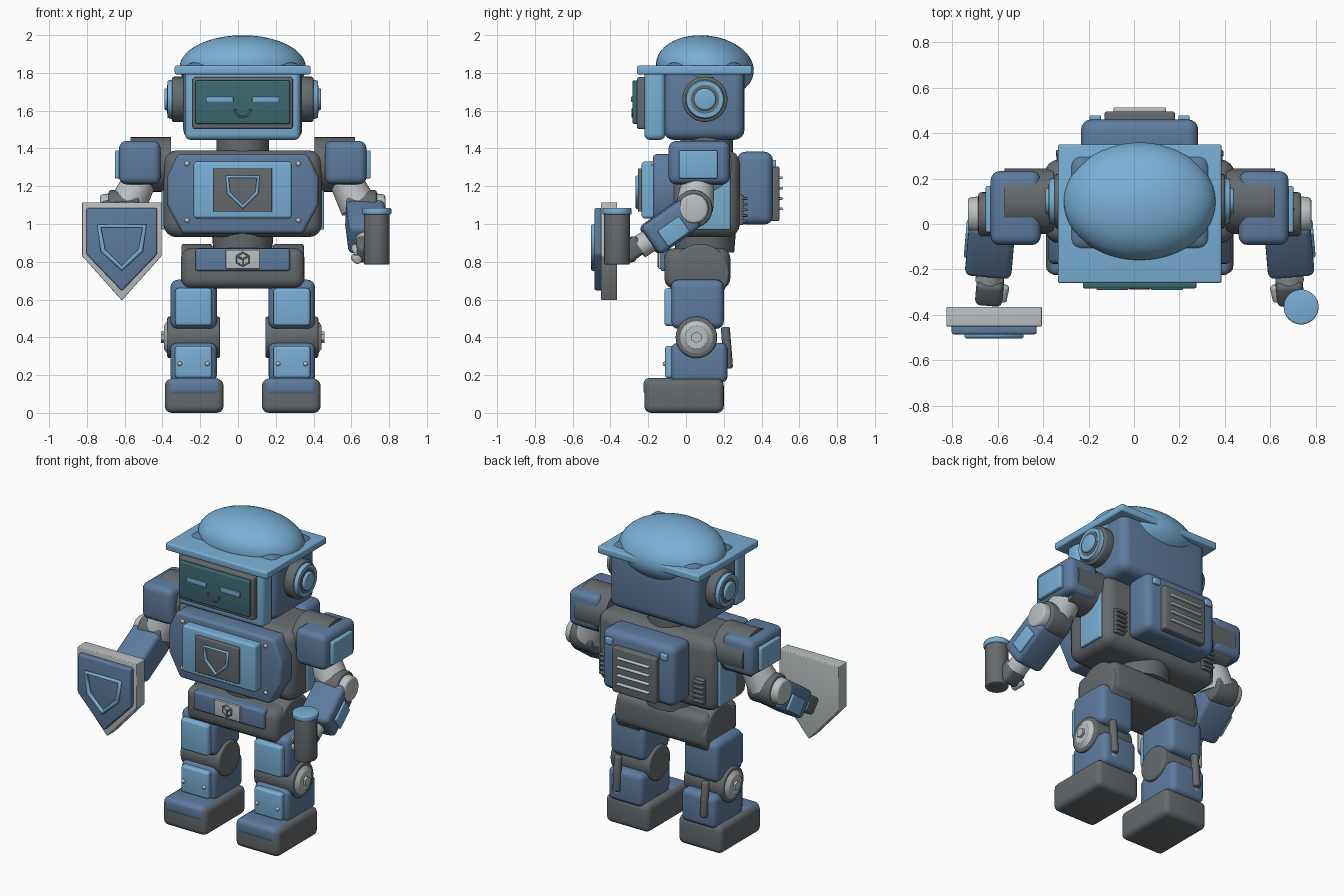
import bpy, bmesh, math
from mathutils import Vector, Matrix, Euler

cube = bpy.data.objects.get("Cube")
if cube:
    bpy.data.objects.remove(cube)


def material(name, rgb):
    m = bpy.data.materials.new(name)
    m.use_nodes = True
    m.diffuse_color = (*rgb, 1)
    bsdf = next(n for n in m.node_tree.nodes if n.type == 'BSDF_PRINCIPLED')
    bsdf.inputs["Base Color"].default_value = (*rgb, 1)
    return m


LIGHT = material("light_blue", (0.19, 0.43, 0.66))
BLUE = material("steel_blue", (0.11, 0.2, 0.34))
GRAY = material("dark_gray", (0.13, 0.145, 0.155))
PALE = material("pale_gray", (0.5, 0.53, 0.54))
TEAL = material("screen_teal", (0.045, 0.14, 0.16))
CX = 0.025  # body centre line
meshes = []


def finish(name, bm, mat, matrix=Matrix()):
    bmesh.ops.recalc_face_normals(bm, faces=bm.faces[:])
    mesh = bpy.data.meshes.new(name)
    bm.to_mesh(mesh)
    bm.free()
    mesh.materials.append(mat)
    ob = bpy.data.objects.new(name, mesh)
    ob.matrix_world = matrix
    bpy.context.collection.objects.link(ob)
    meshes.append(ob)
    return ob


def round_edges(bm, width, segments=4):
    if width:
        edges = [e for e in bm.edges if e.calc_face_angle(0) > 0.6]
        bmesh.ops.bevel(bm, geom=edges, offset=width, segments=segments,
                        profile=0.5, affect='EDGES', clamp_overlap=True)


def box(name, centre, size, mat, bevel=0.01, rot=(0, 0, 0)):
    bm = bmesh.new()
    bmesh.ops.create_cube(bm, size=1)
    bmesh.ops.scale(bm, vec=size, verts=bm.verts)
    round_edges(bm, bevel)
    return finish(name, bm, mat, Matrix.Translation(centre) @ Euler(rot).to_matrix().to_4x4())


def rod(name, a, b, r1, mat, r2=None, bevel=0.0, sides=32):
    a, b = Vector(a), Vector(b)
    bm = bmesh.new()
    bmesh.ops.create_cone(bm, cap_ends=True, segments=sides, radius1=r1,
                          radius2=r1 if r2 is None else r2, depth=(b - a).length)
    round_edges(bm, bevel, 3)
    turn = (b - a).to_track_quat('Z', 'Y').to_matrix().to_4x4()
    return finish(name, bm, mat, Matrix.Translation((a + b) / 2) @ turn)


def ball(name, centre, radii, mat, rot=(0, 0, 0)):
    bm = bmesh.new()
    bmesh.ops.create_uvsphere(bm, u_segments=48, v_segments=24, radius=1)
    bmesh.ops.scale(bm, vec=radii, verts=bm.verts)
    return finish(name, bm, mat, Matrix.Translation(centre) @ Euler(rot).to_matrix().to_4x4())


def plate(name, profile, y0, y1, mat, bevel=0.005):
    """Extrude an x-z outline from y0 back to y1."""
    bm = bmesh.new()
    face = bm.faces.new([bm.verts.new((x, y0, z)) for x, z in profile])
    out = bmesh.ops.extrude_face_region(bm, geom=[face])
    verts = [v for v in out["geom"] if isinstance(v, bmesh.types.BMVert)]
    bmesh.ops.translate(bm, vec=(0, y1 - y0, 0), verts=verts)
    bmesh.ops.recalc_face_normals(bm, faces=bm.faces[:])
    round_edges(bm, bevel)
    return finish(name, bm, mat)


def tube(name, outline, y, radius, mat, cyclic=True):
    curve = bpy.data.curves.new(name, 'CURVE')
    curve.dimensions = '3D'
    curve.bevel_depth = radius
    curve.bevel_resolution = 3
    curve.use_fill_caps = True
    line = curve.splines.new('POLY')
    line.points.add(len(outline) - 1)
    for p, (x, z) in zip(line.points, outline):
        p.co = (x, y, z, 1)
    line.use_cyclic_u = cyclic
    curve.materials.append(mat)
    bpy.context.collection.objects.link(bpy.data.objects.new(name, curve))


def crest(cx, top, half, low_half, shoulder, tip):
    return [(cx - half, top), (cx + half, top), (cx + low_half, shoulder),
            (cx, tip), (cx - low_half, shoulder)]


# Head, screen face and cap
box("head", (CX, 0.095, 1.65), (0.63, 0.43, 0.41), BLUE, 0.055)
box("face_frame", (CX, -0.165, 1.635), (0.61, 0.11, 0.38), LIGHT, 0.03)
box("screen_bezel", (CX, -0.235, 1.64), (0.53, 0.05, 0.275), GRAY, 0.012)
box("screen", (CX, -0.268, 1.645), (0.5, 0.03, 0.23), TEAL, 0.008)
for s in (-1, 1):
    box("eye", (CX + s * 0.12, -0.284, 1.66), (0.14, 0.012, 0.03), LIGHT, 0.004)
tube("smile", [(CX + 0.042 * math.cos(t), 1.61 + 0.042 * math.sin(t))
               for t in [math.pi * (1 + i / 10) for i in range(11)]], -0.284, 0.005, GRAY, False)
box("cap_brim", (CX, 0.045, 1.815), (0.72, 0.61, 0.046), LIGHT, 0.01)
ball("cap_dome", (CX, 0.1, 1.828), (0.335, 0.26, 0.17), LIGHT, (math.radians(-6), 0, 0))
rod("neck", (CX, 0.11, 1.35), (CX, 0.11, 1.47), 0.14, GRAY)

# Torso and chest
box("torso", (CX, 0.1, 1.16), (0.84, 0.37, 0.46), GRAY, 0.07)
half = [(0.345, 1.37), (0.4, 1.25), (0.4, 1.1), (0.32, 0.95)]
plate("chest_plate", [(CX + x, z) for x, z in half] + [(CX - x, z) for x, z in reversed(half)],
      -0.175, -0.05, BLUE, 0.02)
box("chest_panel", (CX, -0.195, 1.18), (0.52, 0.08, 0.3), LIGHT, 0.015)
box("emblem_plate", (CX, -0.24, 1.18), (0.31, 0.03, 0.23), GRAY, 0.006)
tube("chest_emblem", crest(CX, 1.25, 0.082, 0.075, 1.165, 1.09), -0.258, 0.01, LIGHT)
rod("waist", (CX, 0.1, 0.85), (CX, 0.1, 0.97), 0.155, GRAY, 0.165)

# Backpack with slatted vent
box("backpack", (CX, 0.365, 1.19), (0.515, 0.19, 0.385), BLUE, 0.045)
box("vent_plate", (CX, 0.465, 1.16), (0.31, 0.06, 0.29), GRAY, 0.012)
for i in range(4):
    box("vent_slat", (CX, 0.5, 1.08 + i * 0.055), (0.23, 0.025, 0.014), PALE, 0.006)
for s in (-1, 1):
    box("backpack_tab", (CX + s * 0.195, 0.465, 1.32), (0.05, 0.025, 0.04), LIGHT, 0.006)

# Pelvis and belt
box("pelvis", (CX, 0.06, 0.765), (0.655, 0.35, 0.215), GRAY, 0.055)
box("belt_plate", (CX, -0.1, 0.81), (0.5, 0.07, 0.12), BLUE, 0.015)
box("belt_buckle", (CX, -0.137, 0.813), (0.18, 0.02, 0.1), PALE, 0.004)
hexagon = [(CX + 0.036 * math.sin(i * math.pi / 3), 0.813 + 0.036 * math.cos(i * math.pi / 3))
           for i in range(6)]
tube("cube_outline", hexagon, -0.147, 0.005, GRAY)
for i in (1, 3, 5):
    tube("cube_spoke", [(CX, 0.813), hexagon[i]], -0.147, 0.005, GRAY, False)

for s in (-1, 1):
    def at(d, y, z):
        return (CX + s * d, y, z)

    # Ears
    rod("ear_base", at(0.3, 0.1, 1.66), at(0.375, 0.1, 1.66), 0.12, GRAY, bevel=0.012)
    rod("ear_ring", at(0.36, 0.1, 1.66), at(0.398, 0.1, 1.66), 0.108, LIGHT, 0.098)
    rod("ear_recess", at(0.39, 0.1, 1.66), at(0.4, 0.1, 1.66), 0.076, GRAY)
    rod("ear_button", at(0.39, 0.1, 1.66), at(0.415, 0.1, 1.66), 0.058, LIGHT, bevel=0.01)
    # Torso details
    box("torso_side_panel", at(0.418, 0.145, 1.12), (0.025, 0.18, 0.3), LIGHT, 0.008)
    for z in (1.02, 1.32):
        ball("chest_bolt", at(0.295, -0.176, z), (0.013, 0.01, 0.013), PALE)
    box("side_vent", at(0.33, 0.29, 1.075), (0.07, 0.03, 0.16), GRAY, 0.006)
    for i in range(5):
        box("side_vent_bar", at(0.33, 0.31, 1.015 + i * 0.03), (0.075, 0.03, 0.014), GRAY, 0.005)
    # Shoulder
    rod("shoulder_joint", at(0.38, 0.1, 1.315), at(0.595, 0.1, 1.315), 0.145, GRAY)
    box("shoulder_pad", at(0.545, 0.07, 1.325), (0.22, 0.325, 0.23), BLUE, 0.04)
    box("shoulder_panel", at(0.66, 0.065, 1.315), (0.035, 0.205, 0.15), LIGHT, 0.01)
    # Arm and hand
    rod("upper_arm", at(0.53, 0.07, 1.26), at(0.615, 0.045, 1.09), 0.085, PALE, 0.1)
    rod("elbow", at(0.55, 0.04, 1.08), at(0.71, 0.04, 1.08), 0.1, GRAY, bevel=0.015)
    rod("elbow_cap", at(0.7, 0.04, 1.08), at(0.755, 0.04, 1.08), 0.083, PALE, 0.075, bevel=0.012)
    tilt = (math.radians(35), 0, s * math.radians(5))
    box("forearm", at(0.655, -0.085, 0.985), (0.205, 0.27, 0.18), BLUE, 0.03, tilt)
    box("forearm_panel", at(0.757, -0.065, 0.96), (0.02, 0.14, 0.1), LIGHT, 0.008, tilt)
    rod("wrist", at(0.655, -0.18, 0.92), at(0.66, -0.25, 0.875), 0.062, PALE)
    box("hand", at(0.66, -0.29, 0.865), (0.12, 0.12, 0.11), GRAY, 0.025, tilt)
    for i in range(2):
        rod("finger", at(0.595, -0.27, 0.875 - i * 0.05), at(0.61, -0.34, 0.85 - i * 0.04),
            0.024, PALE, bevel=0.01, sides=16)
    # Hip and thigh
    rod("hip", at(0.16, 0.075, 0.74), at(0.325, 0.075, 0.74), 0.155, GRAY, bevel=0.015)
    box("thigh", at(0.26, 0.06, 0.575), (0.245, 0.28, 0.26), BLUE, 0.04)
    box("thigh_panel", at(0.26, -0.085, 0.56), (0.195, 0.06, 0.2), LIGHT, 0.018)
    # Knee
    rod("knee", at(0.12, 0.055, 0.4), at(0.4, 0.055, 0.4), 0.11, GRAY, bevel=0.012)
    rod("knee_cap", at(0.39, 0.055, 0.4), at(0.418, 0.055, 0.4), 0.1, PALE, 0.06)
    rod("knee_bolt", at(0.41, 0.055, 0.4), at(0.433, 0.055, 0.4), 0.03, PALE, sides=6)
    rod("calf_strut", at(0.31, 0.225, 0.235), at(0.31, 0.208, 0.455), 0.024, GRAY, bevel=0.01)
    box("strut_mount", at(0.31, 0.2, 0.23), (0.05, 0.04, 0.05), LIGHT, 0.008)
    # Shin and foot
    box("shin", at(0.26, 0.07, 0.265), (0.245, 0.3, 0.21), BLUE, 0.035)
    box("shin_panel", at(0.26, -0.08, 0.27), (0.195, 0.06, 0.17), LIGHT, 0.014)
    for d in (-0.073, 0.073):
        ball("shin_bolt", at(0.26 + d, -0.112, 0.26), (0.012, 0.012, 0.012), PALE)
    box("foot", at(0.257, -0.01, 0.09), (0.31, 0.42, 0.18), GRAY, 0.035)
    box("toe_cap", at(0.257, -0.14, 0.137), (0.285, 0.17, 0.095), BLUE, 0.03)

# Shield in the right hand
plate("shield_back", crest(-0.615, 1.115, 0.21, 0.21, 0.83, 0.595), -0.45, -0.365, PALE)
plate("shield_face", crest(-0.615, 1.085, 0.187, 0.187, 0.84, 0.645), -0.485, -0.44, BLUE, 0.01)
tube("shield_emblem", crest(-0.615, 0.99, 0.12, 0.1, 0.86, 0.765), -0.49, 0.014, LIGHT)

# Canister in the left hand
rod("canister", (0.735, -0.365, 0.785), (0.735, -0.365, 1.07), 0.068, GRAY, bevel=0.008)
rod("canister_cap", (0.735, -0.365, 1.05), (0.735, -0.365, 1.085), 0.077, LIGHT, bevel=0.008)

# Smooth curved faces, keep hard edges
bpy.ops.object.select_all(action='DESELECT')
for ob in meshes:
    ob.select_set(True)
bpy.context.view_layer.objects.active = meshes[0]
bpy.ops.object.shade_smooth_by_angle(angle=math.radians(32))
